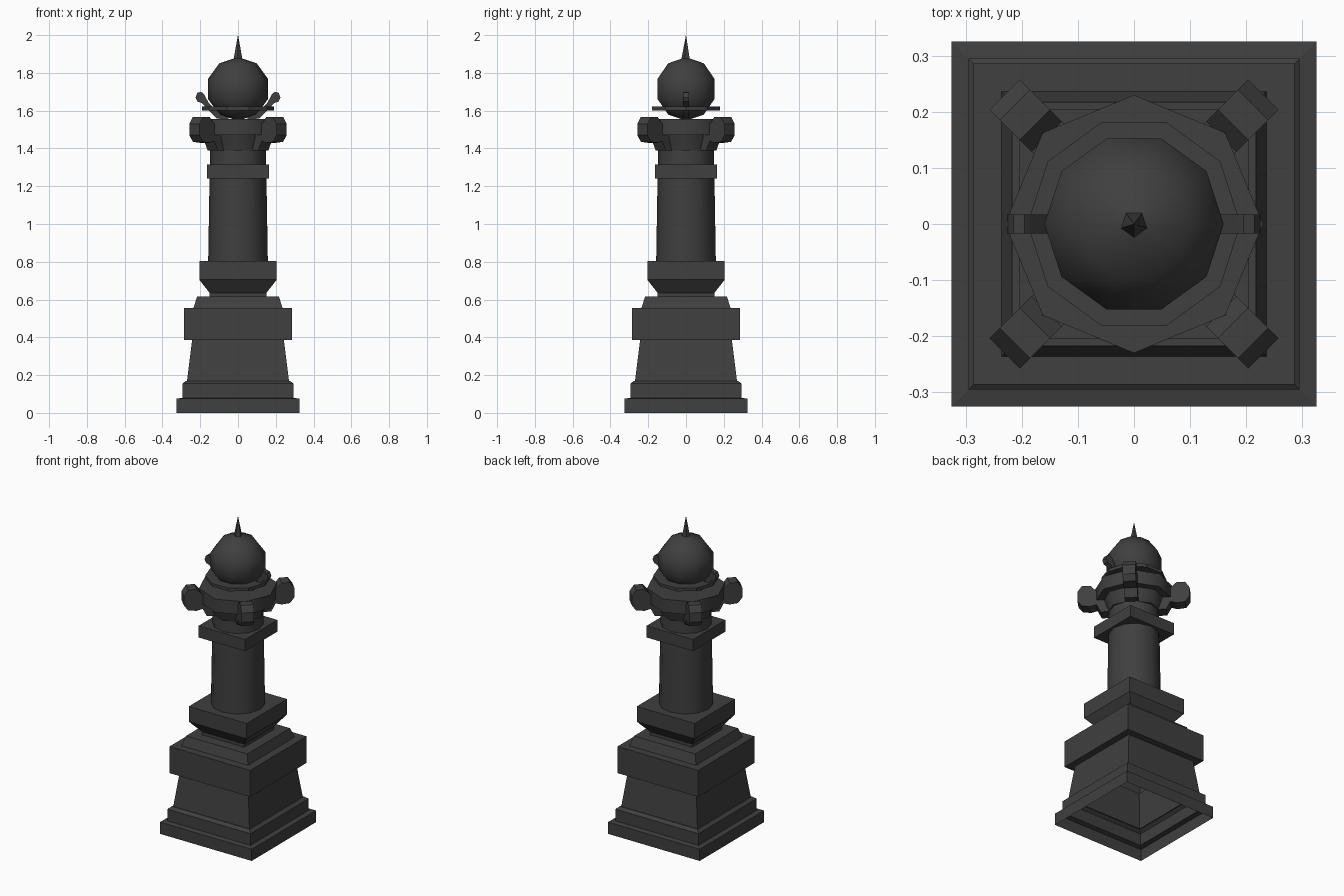
import bpy, bmesh, math

cube = bpy.data.objects.get("Cube")
if cube:
    bpy.data.objects.remove(cube, do_unlink=True)

iron = bpy.data.materials.new("dark_iron")
iron.use_nodes = True
COLOR = (0.05, 0.05, 0.05, 1)
iron.diffuse_color = COLOR
bsdf = next(n for n in iron.node_tree.nodes if n.type == "BSDF_PRINCIPLED")
bsdf.inputs["Base Color"].default_value = COLOR
bsdf.inputs["Roughness"].default_value = 0.7


def finish(bm, name, smooth=None):
    """Turn a bmesh into a coloured object, optionally smoothed by angle."""
    bmesh.ops.recalc_face_normals(bm, faces=bm.faces)
    mesh = bpy.data.meshes.new(name)
    bm.to_mesh(mesh)
    bm.free()
    mesh.materials.append(iron)
    obj = bpy.data.objects.new(name, mesh)
    bpy.context.collection.objects.link(obj)
    if smooth:
        bpy.ops.object.select_all(action="DESELECT")
        obj.select_set(True)
        bpy.context.view_layer.objects.active = obj
        bpy.ops.object.shade_smooth_by_angle(angle=math.radians(smooth))
    return obj


def turned(name, sides, profile, phase=0, smooth=None, bottom=True):
    """Sweep a (radius, height) profile around z with few sides."""
    bm = bmesh.new()
    rings = []
    for r, z in profile:
        angles = [math.radians(phase) + math.tau * i / sides for i in range(sides)]
        rings.append([bm.verts.new((r * math.cos(a), r * math.sin(a), z)) for a in angles])
    for low, high in zip(rings, rings[1:]):
        for i in range(sides):
            j = (i + 1) % sides
            bm.faces.new((low[i], low[j], high[j], high[i]))
    bm.faces.new(rings[-1])
    if bottom:
        bm.faces.new(rings[0][::-1])
    bmesh.ops.remove_doubles(bm, verts=bm.verts, dist=1e-5)
    return finish(bm, name, smooth)


def square(name, profile, bottom=True):
    """Square moulding from (half width, height) pairs."""
    return turned(name, 4, [(w * math.sqrt(2), z) for w, z in profile], 45, None, bottom)


def bracket(name, profile, half_width, degrees, smooth=None):
    """Extrude a (distance, height) outline and point it outward."""
    a = math.radians(degrees)
    c, s = math.cos(a), math.sin(a)
    bm = bmesh.new()
    sides = []
    for w in (-half_width, half_width):
        sides.append([bm.verts.new((d * c - w * s, d * s + w * c, z)) for d, z in profile])
        bm.faces.new(sides[-1])
    for i in range(len(profile)):
        j = (i + 1) % len(profile)
        bm.faces.new((sides[0][i], sides[0][j], sides[1][j], sides[1][i]))
    return finish(bm, name, smooth)


# Stepped square pedestal, hollow and open underneath
square("pedestal", [
    (0.325, 0), (0.325, 0.075), (0.295, 0.08), (0.295, 0.155), (0.275, 0.17),
    (0.27, 0.17), (0.243, 0.385), (0.286, 0.385), (0.286, 0.555),
    (0.236, 0.555), (0.217, 0.615), (0.15, 0.615), (0.15, 0.635),
    (0.205, 0.705), (0.205, 0.803)], bottom=False)

# Round column with a square collar
turned("column", 12, [(0.158, 0.80), (0.148, 1.40)], smooth=40)
square("column_collar", [(0.164, 1.24), (0.164, 1.315)])

# Eight-sided capital
turned("capital", 8, [(0.16, 1.39), (0.185, 1.47), (0.23, 1.47), (0.23, 1.555)], smooth=50)

# Four diagonal scroll brackets
SCROLL = [(0.12, 1.39), (0.19, 1.39), (0.215, 1.44), (0.25, 1.43), (0.30, 1.435),
          (0.326, 1.47), (0.326, 1.53), (0.30, 1.567), (0.25, 1.567),
          (0.22, 1.535), (0.12, 1.535)]
for label, angle in (("back_left", 45), ("back_right", 135),
                     ("front_right", 225), ("front_left", 315)):
    bracket("scroll_" + label, SCROLL, 0.038, angle)

# Thin plate and globe
turned("globe_plate", 10, [(0.19, 1.602), (0.19, 1.622)])
R, CENTRE = 0.168, 1.715
globe = [(R * math.cos(math.radians(t)), CENTRE + R * math.sin(math.radians(t)))
         for t in (-89.9, -54, -18, 18, 54, 89.9)]
turned("globe", 10, globe, smooth=60)

# Curled handles on both sides
HANDLE = [(0.05, 1.55), (0.115, 1.56), (0.165, 1.61), (0.19, 1.64), (0.215, 1.648),
          (0.225, 1.67), (0.215, 1.695), (0.195, 1.70), (0.178, 1.685),
          (0.155, 1.64), (0.10, 1.59), (0.05, 1.58)]
for label, angle in (("left", 0), ("right", 180)):
    bracket("handle_" + label, HANDLE, 0.017, angle, smooth=40)

# Pointed finial
turned("finial", 5, [(0.026, 1.865), (0.0003, 2.0)], phase=-90)
